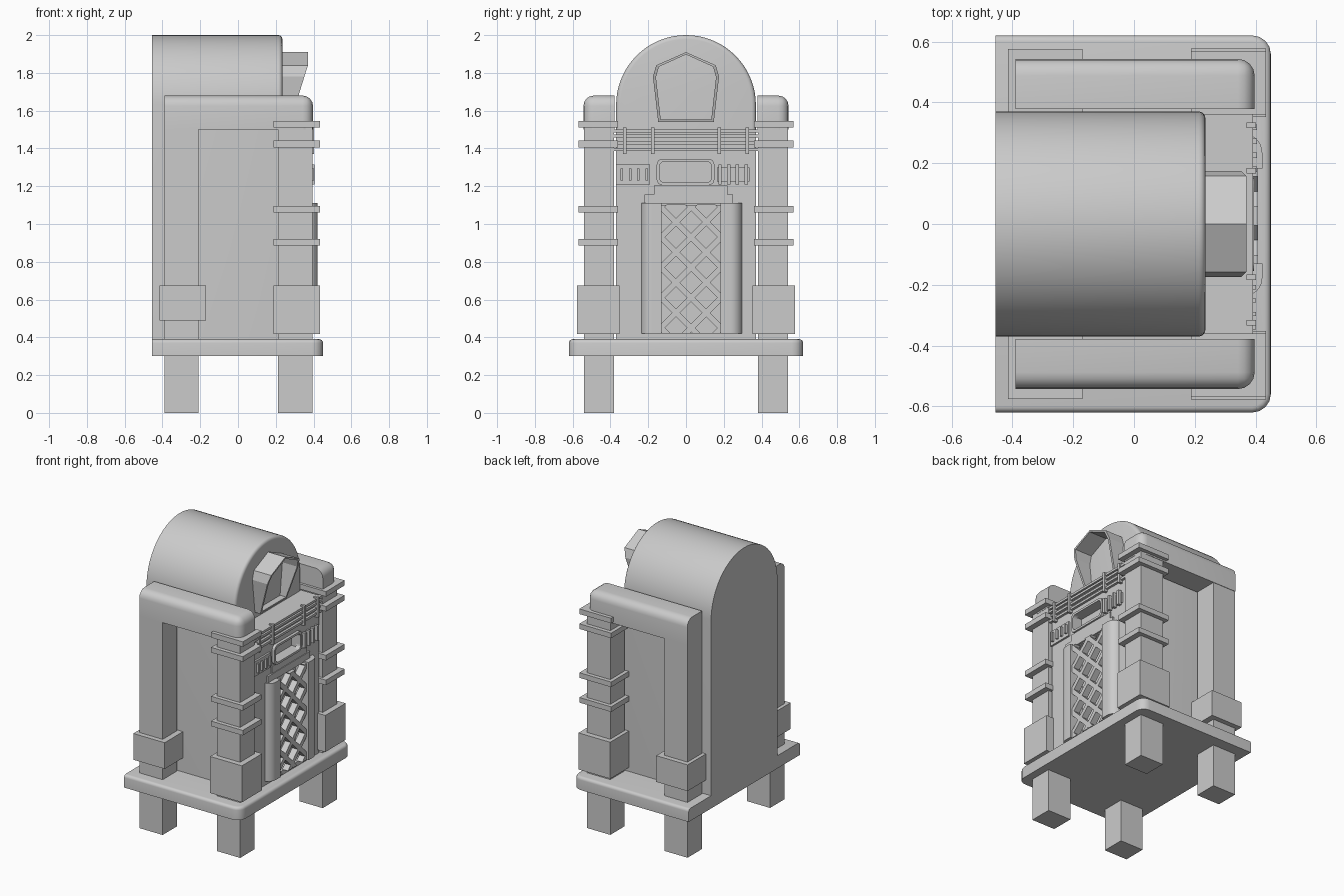
import bpy, bmesh, math
from mathutils import Vector

if "Cube" in bpy.data.objects:
    bpy.data.objects.remove(bpy.data.objects["Cube"])


def finish(name, bm, smooth=False):
    bmesh.ops.recalc_face_normals(bm, faces=bm.faces[:])
    me = bpy.data.meshes.new(name)
    bm.to_mesh(me)
    bm.free()
    ob = bpy.data.objects.new(name, me)
    bpy.context.collection.objects.link(ob)
    if smooth:
        bpy.ops.object.select_all(action='DESELECT')
        ob.select_set(True)
        bpy.context.view_layer.objects.active = ob
        bpy.ops.object.shade_smooth_by_angle(angle=math.radians(35))
    return ob


def bevel(bm, pick, width, seg=4):
    edges = [e for e in bm.edges if pick(e.verts[0].co, e.verts[1].co)]
    bmesh.ops.bevel(bm, geom=edges, offset=width, segments=seg, profile=0.5,
                    affect='EDGES', clamp_overlap=True)


def box(name, x, y, z, bevels=()):
    y = sorted(y)
    bm = bmesh.new()
    bmesh.ops.create_cube(bm, size=1)
    for v in bm.verts:
        v.co = Vector([(r[0] + r[1]) / 2 + c * (r[1] - r[0]) for r, c in zip((x, y, z), v.co)])
    for pick, width in bevels:
        bevel(bm, pick, width)
    return finish(name, bm, bool(bevels))


def prism(name, pts, x0, x1, front_bevel=0):
    # profile in (y, z), extruded along x
    bm = bmesh.new()
    f = bm.faces.new([bm.verts.new((x0, y, z)) for y, z in pts])
    new = bmesh.ops.extrude_face_region(bm, geom=[f])['geom']
    for v in new:
        if isinstance(v, bmesh.types.BMVert):
            v.co.x = x1
    if front_bevel:
        bevel(bm, lambda a, b: min(a.x, b.x) > x1 - 1e-4, front_bevel)
    return finish(name, bm, True)


def ring(name, outer, inner, x_back, front):
    # hollow frame; front(z) gives the x of the front rim
    bm = bmesh.new()
    loops = [[bm.verts.new((x, y, z)) for (y, z), x in
              [((p), (front(p[1]) if fr else x_back)) for p in pts]]
             for pts, fr in ((outer, 0), (outer, 1), (inner, 1), (inner, 0))]
    n = len(outer)
    for k in range(4):
        a, b = loops[k], loops[(k + 1) % 4]
        for i in range(n):
            j = (i + 1) % n
            bm.faces.new((a[i], a[j], b[j], b[i]))
    return finish(name, bm)


def round_rect(y0, y1, z0, z1, r):
    pts = []
    for cy, cz, a0 in ((y1 - r, z1 - r, 0), (y0 + r, z1 - r, 90), (y0 + r, z0 + r, 180), (y1 - r, z0 + r, 270)):
        for k in range(5):
            a = math.radians(a0 + k * 22.5)
            pts.append((cy + r * math.cos(a), cz + r * math.sin(a)))
    return pts


# base plate with rounded front corners and top rim
box("base_plate", (-.455, .45), (-.62, .62), (.30, .39), [
    (lambda a, b: min(a.x, b.x) > .44 and abs(a.z - b.z) > .05, .06),
    (lambda a, b: min(a.z, b.z) > .389 and max(a.x, b.x) > -.45, .02)])

# arched cabinet
R = .37
arch = [(-R, .39), (R, .39)] + [(R * math.cos(math.pi * k / 32), 1.63 + R * math.sin(math.pi * k / 32))
                                for k in range(33)]
prism("arched_cabinet", arch, -.455, .235, .022)

# lower front block with recesses for the window and the lattice
block = box("front_block", (.2, .375), (-.37, .37), (.385, 1.5))
for nm, y, z in (("window_cutter", (-.14, .14), (1.22, 1.33)), ("lattice_cutter", (-.13, .185), (.42, 1.10))):
    cut = box(nm, (.32, .5), y, z)
    cut.hide_render = True
    cut.hide_viewport = True
    m = block.modifiers.new(nm, 'BOOLEAN')
    m.operation = 'DIFFERENCE'
    m.solver = 'EXACT'
    m.object = cut

# legs, posts, cuffs and top beams on both sides
for s, side in ((-1, "left"), (1, "right")):
    def Y(a, b):
        return (s * a, s * b)
    for where, x in (("back", (-.39, -.21)), ("front", (.213, .395))):
        box(f"{where}_leg_{side}", x, Y(.38, .54), (0, .305))
        box(f"{where}_post_{side}", x, Y(.38, .54), (.385, 1.52))
    box(f"back_post_foot_{side}", (-.415, -.17), Y(.355, .575), (.49, .675))
    box(f"front_post_foot_{side}", (.187, .435), Y(.352, .578), (.417, .675))
    for i, z in enumerate((.885, 1.06, 1.405, 1.51)):
        box(f"post_band_{side}_{i}", (.187, .435), Y(.36, .568), (z, z + .036))
    box(f"top_beam_{side}", (-.39, .397), Y(.378, .543), (1.5, 1.68), [
        (lambda a, b: (a.z > 1.67 and b.z > 1.67 and (min(abs(a.y), abs(b.y)) > .53 or min(a.x, b.x) > .39))
         or (min(a.x, b.x) > .39 and min(abs(a.y), abs(b.y)) > .53), .055)])

# hooded emblem frame on the arch front
hood = [(-.147, 1.54), (.147, 1.54), (.175, 1.78), (.158, 1.84), (0, 1.91), (-.158, 1.84), (-.175, 1.78)]
inner = [(y * .91, 1.73 + (z - 1.73) * .93) for y, z in hood]
ring("hood_frame", hood, inner, .22, lambda z: min(.37, .37 + (z - 1.84) * .31))

# rails across the top of the front
for i, z in enumerate((1.395, 1.43, 1.465, 1.492)):
    box(f"rail_{i}", (.37, .392), (-.38, .38), (z - .008, z + .008))
for i, y in enumerate((-.325, -.175, .175, .325)):
    box(f"rail_upright_{i}", (.37, .402), (y - .009, y + .009), (1.37, 1.51))

# window frame with its stepped panel
ring("window_frame", round_rect(-.155, .15, 1.205, 1.345, .03), round_rect(-.14, .135, 1.22, 1.33, .025),
     .36, lambda z: .395)
box("step_panel_upper", (.36, .383), (-.17, .22), (1.155, 1.205))
box("step_panel_lower", (.36, .388), (-.22, .25), (1.105, 1.155))

# button panels
box("button_panel_left", (.36, .388), (-.37, -.19), (1.21, 1.315))
for i in range(4):
    y = -.34 + i * .044
    box(f"button_{i}", (.38, .402), (y - .007, y + .007), (1.23, 1.295))
box("slot_panel_right", (.36, .384), (.165, .335), (1.225, 1.30))
for i in range(4):
    y = .18 + i * .046
    box(f"slot_bar_{i}", (.38, .405), (y - .009, y + .009), (1.21, 1.315))

# rounded pilasters beside the lattice
for nm, y_in, y_out in (("left", -.13, -.24), ("right", .183, .30)):
    w = y_out - y_in
    pts = [(.34, y_in), (.422, y_in)]
    pts += [(.352 + .07 * math.cos(a), y_in + w * (.45 + .55 * math.sin(a)))
            for a in (math.pi / 2 * k / 8 for k in range(9))] + [(.34, y_out)]
    bm = bmesh.new()
    f = bm.faces.new([bm.verts.new((x, y, .42)) for x, y in pts])
    for v in bmesh.ops.extrude_face_region(bm, geom=[f])['geom']:
        if isinstance(v, bmesh.types.BMVert):
            v.co.z = 1.11
    finish(f"pilaster_{nm}", bm, True)

# diagonal lattice, each bar clipped to the opening
YL, YH, ZL, ZH, H = -.132, .186, .42, 1.10, .019
for sgn in (-1, 1):
    for k in range(-3, 4):
        c = .77 + k * .16
        bm = bmesh.new()
        bmesh.ops.create_cube(bm, size=1)
        r = math.sqrt(.5)
        for v in bm.verts:
            u, w = v.co.y * 2, v.co.z * H * 1.6
            v.co = Vector((.385 + v.co.x * .045, .027 + (u - sgn * w) * r, c + (sgn * u + w) * r))
        for co, no in (((0, YL, 0), (0, -1, 0)), ((0, YH, 0), (0, 1, 0)),
                       ((0, 0, ZL), (0, 0, -1)), ((0, 0, ZH), (0, 0, 1))):
            bmesh.ops.bisect_plane(bm, geom=bm.verts[:] + bm.edges[:] + bm.faces[:], dist=1e-5,
                                   plane_co=co, plane_no=no, clear_outer=True)
            bmesh.ops.holes_fill(bm, edges=[e for e in bm.edges if e.is_boundary], sides=0)
        if bm.faces:
            finish(f"lattice_bar_{'up' if sgn > 0 else 'down'}_{k + 3}", bm)
        else:
            bm.free()
